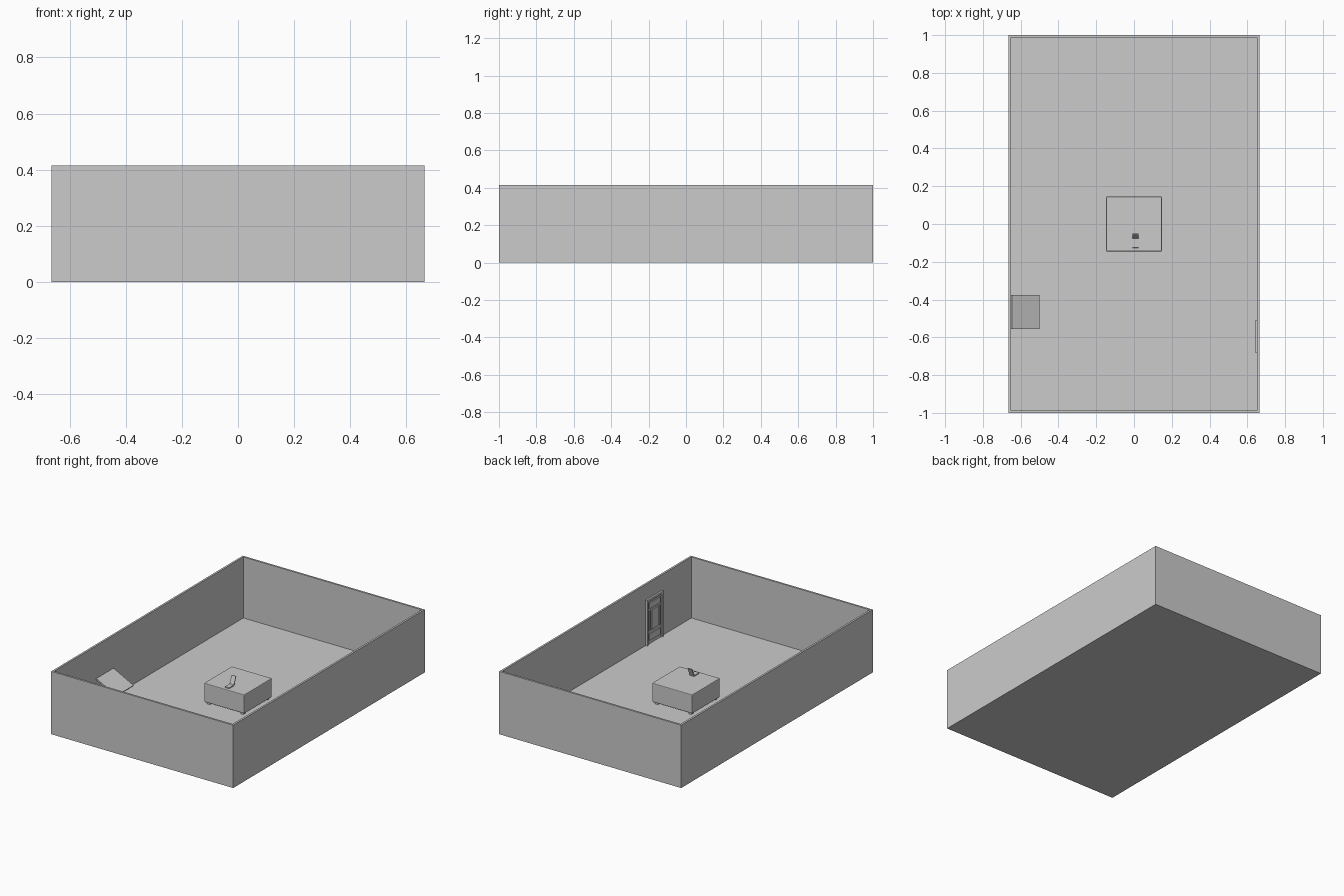
import bpy, math
from mathutils import Matrix, Vector

if "Cube" in bpy.data.objects:
    bpy.data.objects.remove(bpy.data.objects["Cube"])

grey = bpy.data.materials.new("plain grey")
grey.diffuse_color = (0.6, 0.6, 0.6, 1)
grey.use_nodes = True
grey.node_tree.nodes["Principled BSDF"].inputs["Base Color"].default_value = grey.diffuse_color


def box(name, lo, hi, bevel=0.0, tilt=None):
    """Box between two corners; tilt = (angle, axis) about its centre."""
    lo, hi = Vector(lo), Vector(hi)
    size, mid = hi - lo, (lo + hi) / 2
    bpy.ops.mesh.primitive_cube_add(size=1, location=mid)
    o = bpy.context.object
    o.name = name
    o.data.transform(Matrix.Diagonal((*size, 1)))
    if tilt:
        o.data.transform(Matrix.Rotation(tilt[0], 4, tilt[1]))
    o.data.materials.append(grey)
    if bevel:
        m = o.modifiers.new("soft_edges", 'BEVEL')
        m.width, m.segments = bevel, 2
    return o


# Room: floor and four walls, open at the top
X, Y, H, T, F = 0.665, 1.0, 0.415, 0.013, 0.012
box("floor", (-X, -Y, 0), (X, Y, F))
for s, side in ((-1, "left"), (1, "right")):
    a, b = sorted((s * X, s * (X - T)))
    box(side + "_wall", (a, -Y, F), (b, Y, H))
for s, side in ((-1, "front"), (1, "back")):
    a, b = sorted((s * Y, s * (Y - T)))
    box(side + "_wall", (-X + T, a, F), (X - T, b, H))

# Block table on four small feet
box("table_block", (-0.147, -0.145, 0.026), (0.147, 0.145, 0.15), 0.004)
for sx in (-1, 1):
    for sy in (-1, 1):
        cx, cy = sx * 0.123, sy * 0.123
        box("table_foot", (cx - 0.01, cy - 0.01, F), (cx + 0.01, cy + 0.01, 0.027))

# Small folding device: flat base and a lid leaning back
box("device_base", (-0.008, -0.126, 0.15), (0.024, -0.074, 0.157), 0.001)
box("device_lid", (-0.008, -0.067, 0.152), (0.024, -0.061, 0.208), 0.001,
    (-math.radians(22), 'X'))

# Sloping panel fixed to the left wall
slope = math.radians(27)
box("sloping_panel", (-0.658, -0.555, 0.156), (-0.494, -0.375, 0.166), 0, (slope, 'Y'))
box("panel_bracket", (-0.652, -0.49, 0.14), (-0.63, -0.44, 0.185))

# Panelled door in the right wall
W = X - T
y0, y1, top = -0.68, -0.51, 0.312
box("door_leaf", (W - 0.004, y0 + 0.014, F), (W, y1 - 0.014, top - 0.014))
for a in (y0, y1 - 0.014):
    box("door_post", (W - 0.012, a, F), (W, a + 0.014, top))
box("door_lintel", (W - 0.012, y0 + 0.014, top - 0.014), (W, y1 - 0.014, top))
mid = (y0 + y1) / 2
for name, half, z0, z1 in (("door_top_panel", 0.055, 0.245, 0.285),
                           ("door_middle_panel", 0.034, 0.10, 0.23),
                           ("door_bottom_panel", 0.055, 0.035, 0.08)):
    box(name, (W - 0.009, mid - half, z0), (W - 0.003, mid + half, z1))
for s in (-1, 1):
    c = mid + s * 0.051
    box("door_side_strip", (W - 0.009, c - 0.006, 0.10), (W - 0.003, c + 0.006, 0.23))
